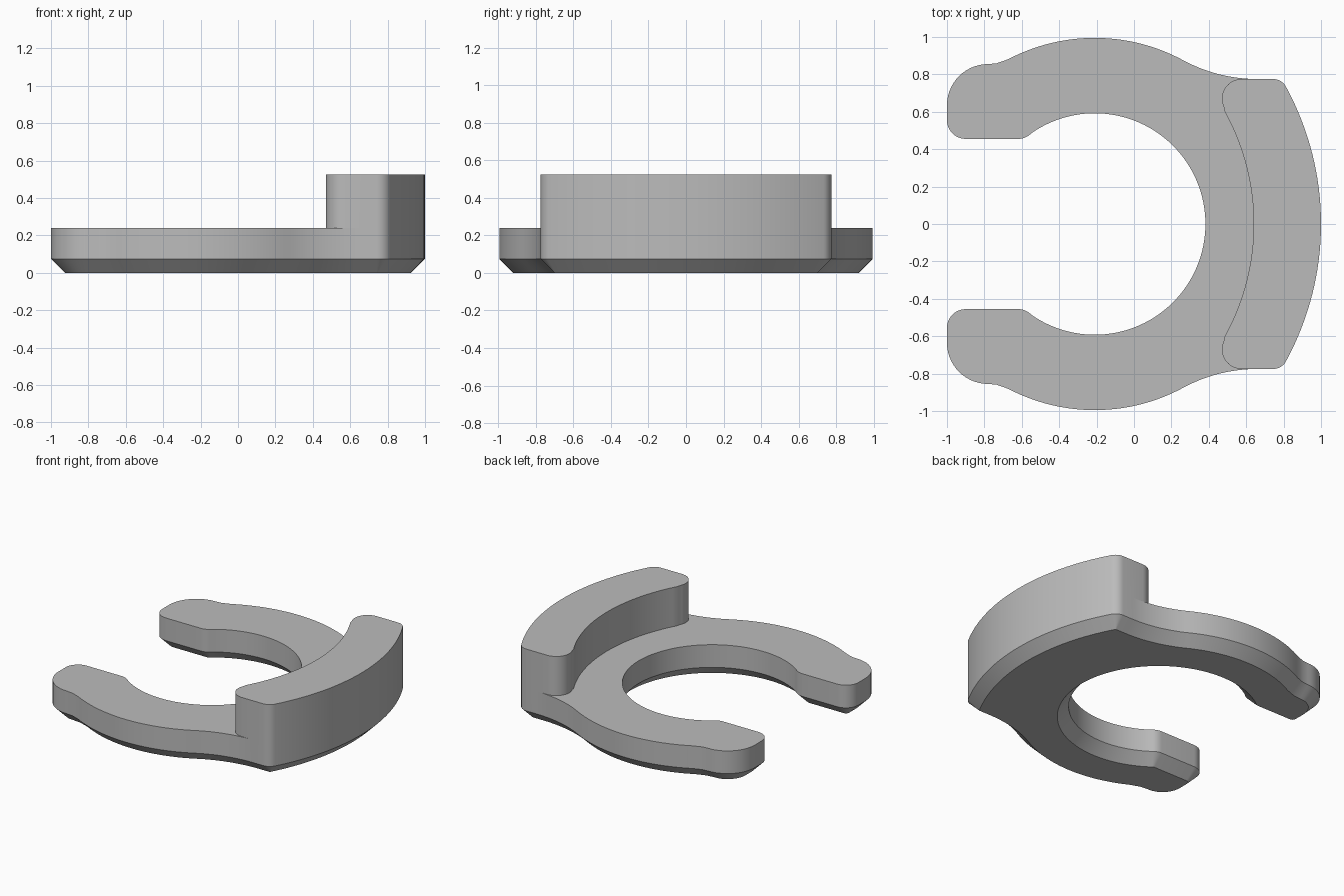
import bpy
import bmesh
from math import cos, sin, radians
from mathutils import Vector

cube = bpy.data.objects.get("Cube")
if cube:
    bpy.data.objects.remove(cube)

CHAMFER, PLATE_TOP, RIM_TOP = 0.075, 0.24, 0.525


def arc(cx, cy, r, start, end, steps):
    """Points on a circle from one angle to another, in degrees."""
    angles = [radians(start + (end - start) * i / steps) for i in range(steps + 1)]
    return [Vector((cx + r * cos(a), cy + r * sin(a))) for a in angles]


def mirrored(points):
    return [Vector((p.x, -p.y)) for p in reversed(points)]


def clean(points):
    """Drop points that repeat the one before."""
    return [p for i, p in enumerate(points) if i == 0 or (p - points[i - 1]).length > 0.004]


def inset(points, amount):
    """Move every point of a counter-clockwise outline inwards."""
    result = []
    for i, p in enumerate(points):
        before = (p - points[i - 1]).normalized()
        after = (points[(i + 1) % len(points)] - p).normalized()
        a, b = Vector((-before.y, before.x)), Vector((-after.y, after.x))
        result.append(p + (a + b) * amount / (1 + a.dot(b)))
    return result


# Half outline: curved back and corner, shared by plate and rim
back = clean(arc(-0.53, 0, 1.53, 0, 28.6, 16) + arc(0.743, 0.695, 0.08, 28.6, 90, 8)
             + [Vector((0.66, 0.775))])
# Neck, ring, rounded tip and inner hole
arm = (arc(0.66, 1.61, 0.835, 270, 241.6, 14) + arc(-0.21, 0, 0.995, 61.6, 117.5, 28)
       + [Vector((-0.70, 0.871)), Vector((-0.735, 0.859))]
       + arc(-0.78, 0.635, 0.22, 90, 180, 14) + arc(-0.90, 0.555, 0.10, 180, 270, 10)
       + arc(-0.62, 0.555, 0.10, 270, 306, 5) + arc(-0.21, 0, 0.592, 126.5, 0, 48))
half = clean(back + arm)
outline = half + mirrored(half)[1:-1]
count, last = len(outline), len(back) - 1

# Inner line of the raised rim, from the +y end to the -y end
rim_half = clean(arc(0.575, 0.67, 0.105, 90, 209, 14) + arc(-0.60, 0, 1.24, 28.9, 0, 16))
rim_line = rim_half + mirrored(rim_half)[1:]

bm = bmesh.new()


def ring(points, z):
    return [bm.verts.new((p.x, p.y, z)) for p in points]


def walls(low, high, closed=False):
    for i in range(len(low) if closed else len(low) - 1):
        j = (i + 1) % len(low)
        bm.faces.new((low[i], low[j], high[j], high[i]))


# Plate with a chamfered underside
floor = ring(inset(outline, CHAMFER), 0)
lower = ring(outline, CHAMFER)
upper = ring(outline, PLATE_TOP)
walls(floor, lower, True)
walls(lower, upper, True)
bm.faces.new(floor[::-1])

# Raised rim grows out of the back of the plate
shared = [i % count for i in range(count - last, count + last + 1)]
rim_base = [upper[i] for i in shared] + ring(rim_line, PLATE_TOP)
rim_top = ring([v.co.xy for v in rim_base], RIM_TOP)
walls(rim_base, rim_top, True)
bm.faces.new(rim_top)

# Plate top, up to the foot of the rim
bm.faces.new(upper[last:count - last + 1] + rim_base[len(shared):][::-1])

bmesh.ops.recalc_face_normals(bm, faces=bm.faces)
mesh = bpy.data.meshes.new("retaining_clip")
bm.to_mesh(mesh)
bm.free()
clip = bpy.data.objects.new("retaining_clip", mesh)
bpy.context.collection.objects.link(clip)

# Plain grey
grey = bpy.data.materials.new("plain_grey")
grey.use_nodes = True
colour = (0.5, 0.5, 0.5, 1)
grey.diffuse_color = colour
grey.node_tree.nodes["Principled BSDF"].inputs["Base Color"].default_value = colour
mesh.materials.append(grey)

bpy.ops.object.select_all(action="DESELECT")
clip.select_set(True)
bpy.context.view_layer.objects.active = clip
bpy.ops.object.shade_smooth_by_angle(angle=radians(30))
